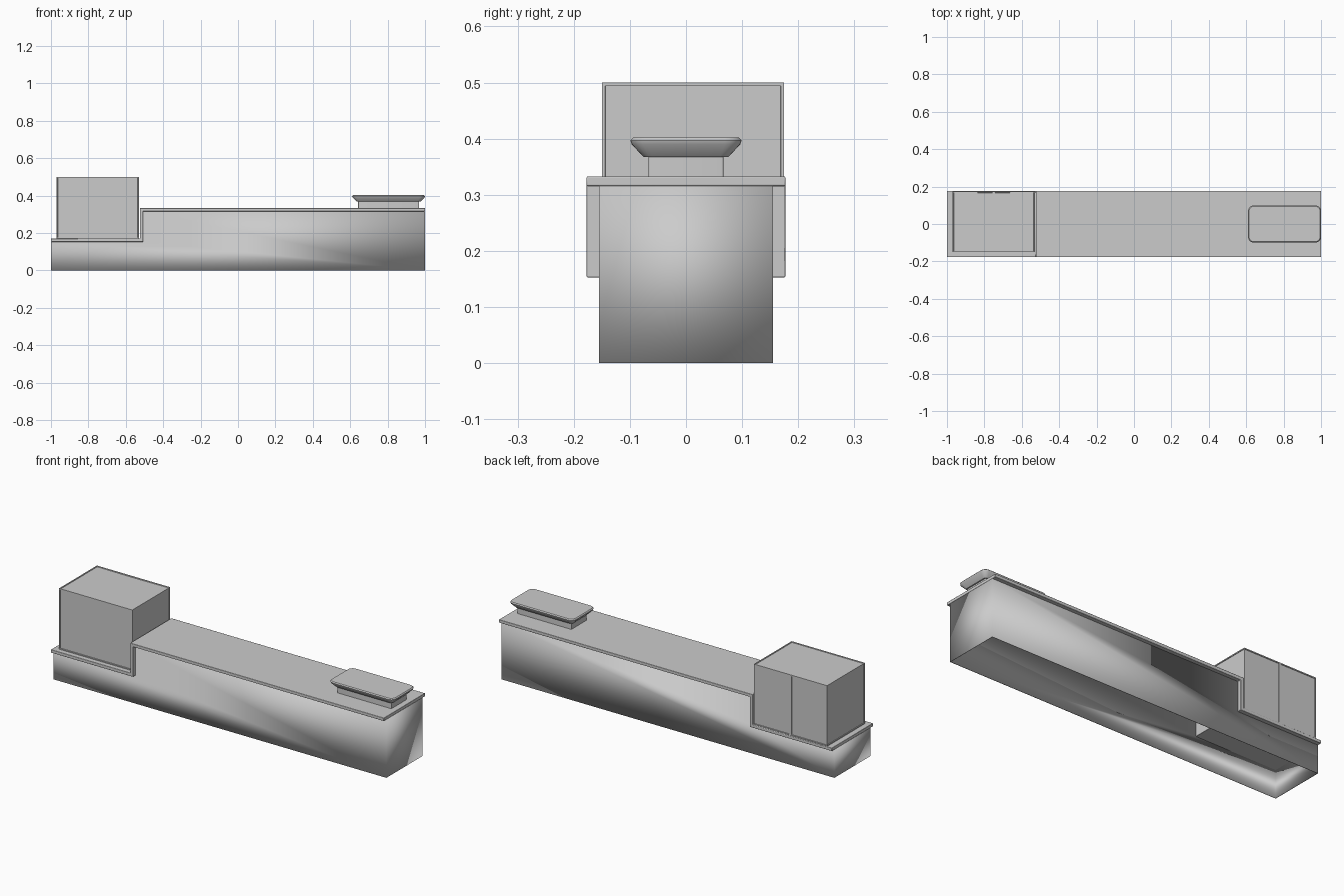
import bpy, bmesh
from mathutils import Vector
from math import cos, sin, pi, radians

if "Cube" in bpy.data.objects:
    bpy.data.objects.remove(bpy.data.objects["Cube"])

grey = bpy.data.materials.new("plain_grey")
grey.use_nodes = True
grey.diffuse_color = (0.6, 0.6, 0.6, 1)
grey.node_tree.nodes["Principled BSDF"].inputs["Base Color"].default_value = (0.6, 0.6, 0.6, 1)


def finish(bm, name, bevel=0.0):
    mesh = bpy.data.meshes.new(name)
    bm.to_mesh(mesh)
    bm.free()
    mesh.materials.append(grey)
    ob = bpy.data.objects.new(name, mesh)
    bpy.context.collection.objects.link(ob)
    if bevel:
        mod = ob.modifiers.new("soft_edges", "BEVEL")
        mod.width, mod.segments = bevel, 2
    bpy.ops.object.select_all(action="DESELECT")
    ob.select_set(True)
    bpy.context.view_layer.objects.active = ob
    bpy.ops.object.shade_smooth_by_angle(angle=radians(35))
    return ob


def extrude_profile(profile, half_depth, skip=()):
    """Extrude an x-z outline along y, leaving out the listed edges."""
    bm = bmesh.new()
    front = [bm.verts.new((x, -half_depth, z)) for x, z in profile]
    back = [bm.verts.new((x, half_depth, z)) for x, z in profile]
    bm.faces.new(front)
    bm.faces.new(back[::-1])
    n = len(profile)
    for i in range(n):
        if i not in skip:
            j = (i + 1) % n
            bm.faces.new((front[i], back[i], back[j], front[j]))
    return bm


def rounded_ring(bm, cx, hx, hy, z, r, steps=5):
    ring = []
    for q, (sx, sy) in enumerate(((1, 1), (-1, 1), (-1, -1), (1, -1))):
        for k in range(steps + 1):
            a = (q + k / steps) * pi / 2
            ring.append(bm.verts.new((cx + sx * (hx - r) + r * cos(a),
                                      sy * (hy - r) + r * sin(a), z)))
    return ring


def loft(cx, sections):
    """Stack rounded rectangles (half x, half y, z, corner radius)."""
    bm = bmesh.new()
    rings = [rounded_ring(bm, cx, *s) for s in sections]
    for a, b in zip(rings, rings[1:]):
        for i in range(len(a)):
            j = (i + 1) % len(a)
            bm.faces.new((a[i], a[j], b[j], b[i]))
    bm.faces.new(rings[0][::-1])
    bm.faces.new(rings[-1])
    return bm


# Counter body: stepped shell, open underneath and below the worktop
low, high, step = 0.153, 0.316, -0.507
body = finish(extrude_profile(
    [(-1, 0), (1, 0), (1, high), (step, high), (step, low), (-1, low)],
    0.155, skip=(0, 2, 3, 4)), "counter_body")
wall = body.modifiers.new("wall", "SOLIDIFY")
wall.thickness, wall.offset = 0.004, -1

# Worktop: one slab that follows the step and overhangs front and back
t = 0.017
finish(extrude_profile(
    [(-1, low), (step, low), (step, high), (1, high), (1, high + t),
     (step - t, high + t), (step - t, low + t), (-1, low + t)],
    0.177), "worktop", 0.002)

# Display case: box with framed panels, two doors at the back
bm = bmesh.new()
bmesh.ops.create_cube(bm, size=1)
for v in bm.verts:
    v.co = Vector((-0.75, 0.0125, 0.335)) + v.co * Vector((0.44, 0.325, 0.33))
back_face = [f for f in bm.faces if f.normal.y > 0.9]
x_edges = [e for e in back_face[0].edges
           if abs(e.verts[0].co.x - e.verts[1].co.x) > 0.1]
bmesh.ops.subdivide_edges(bm, edges=x_edges, cuts=1)
bm.normal_update()
panels = [f for f in bm.faces if f.normal.z > -0.5]
bmesh.ops.inset_individual(bm, faces=panels, thickness=0.008, depth=0)
bmesh.ops.inset_individual(bm, faces=panels, thickness=0.001, depth=-0.003)
finish(bm, "display_case")

# Raised tray on a short plinth at the other end
finish(loft(0.805, [(0.163, 0.067, 0.33, 0.004), (0.163, 0.067, 0.37, 0.004)]),
       "tray_plinth")
finish(loft(0.805, [(0.170, 0.075, 0.367, 0.015), (0.193, 0.097, 0.390, 0.028),
                    (0.195, 0.099, 0.397, 0.030), (0.190, 0.094, 0.402, 0.026)]),
       "tray")
